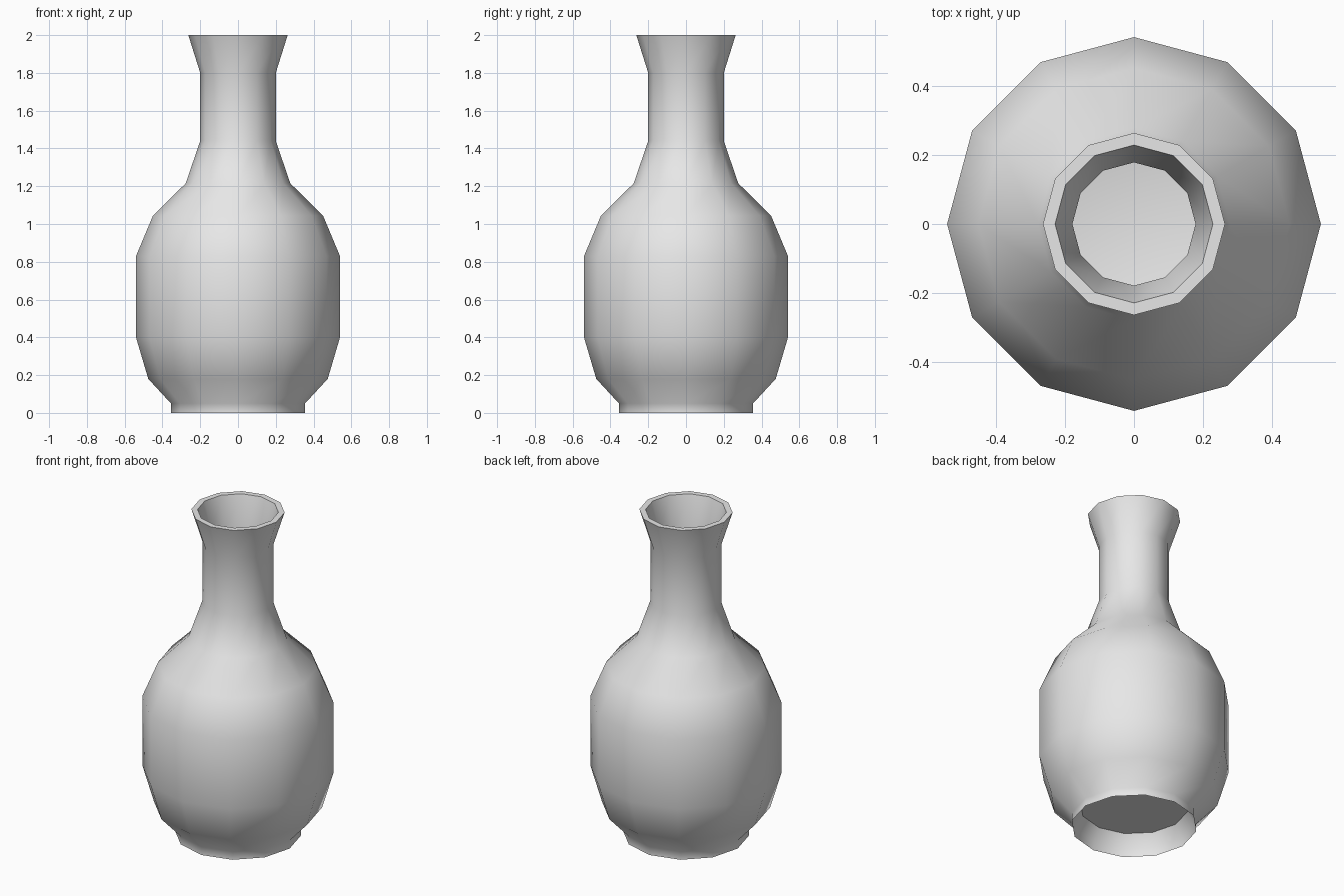
import bpy, bmesh
from math import cos, sin, pi, radians

SIDES = 12

cube = bpy.data.objects.get("Cube")
if cube:
    bpy.data.objects.remove(cube, do_unlink=True)

# Profile sections as (radius, height), each running on from the last
underside = [(0.306, 0.125), (0.348, 0.05)]
outer_wall = [(0.355, 0), (0.355, 0.05), (0.475, 0.18), (0.54, 0.4),
              (0.54, 0.83), (0.45, 1.045), (0.277, 1.215),
              (0.2, 1.44), (0.2, 1.8), (0.263, 2)]
inner_wall = [(0.228, 2), (0.178, 1.8), (0.178, 1.44), (0.25, 1.2),
              (0.42, 1.03), (0.505, 0.82), (0.505, 0.4),
              (0.445, 0.21), (0.32, 0.15)]


def lathe(name, profile, material):
    """Turn a profile around the z axis and cap both ends."""
    bm = bmesh.new()
    rings = []
    for r, z in profile:
        rings.append([bm.verts.new((r * cos(2 * pi * i / SIDES),
                                    r * sin(2 * pi * i / SIDES), z))
                      for i in range(SIDES)])
    for low, high in zip(rings, rings[1:]):
        for i in range(SIDES):
            j = (i + 1) % SIDES
            bm.faces.new((low[i], low[j], high[j], high[i]))
    bm.faces.new(rings[0][::-1])
    bm.faces.new(rings[-1])
    bmesh.ops.recalc_face_normals(bm, faces=bm.faces)
    mesh = bpy.data.meshes.new(name)
    bm.to_mesh(mesh)
    bm.free()
    mesh.materials.append(material)
    obj = bpy.data.objects.new(name, mesh)
    bpy.context.collection.objects.link(obj)
    return obj


# Plain light grey clay
grey = bpy.data.materials.new("light_grey")
grey.use_nodes = True
color = (0.8, 0.8, 0.8, 1)
grey.diffuse_color = color
grey.node_tree.nodes["Principled BSDF"].inputs["Base Color"].default_value = color

# Hollow vase with a recessed foot, smooth but with a crisp rim
vase = lathe("vase", underside + outer_wall + inner_wall, grey)
bpy.ops.object.select_all(action='DESELECT')
vase.select_set(True)
bpy.context.view_layer.objects.active = vase
bpy.ops.object.shade_smooth_by_angle(angle=radians(60))
